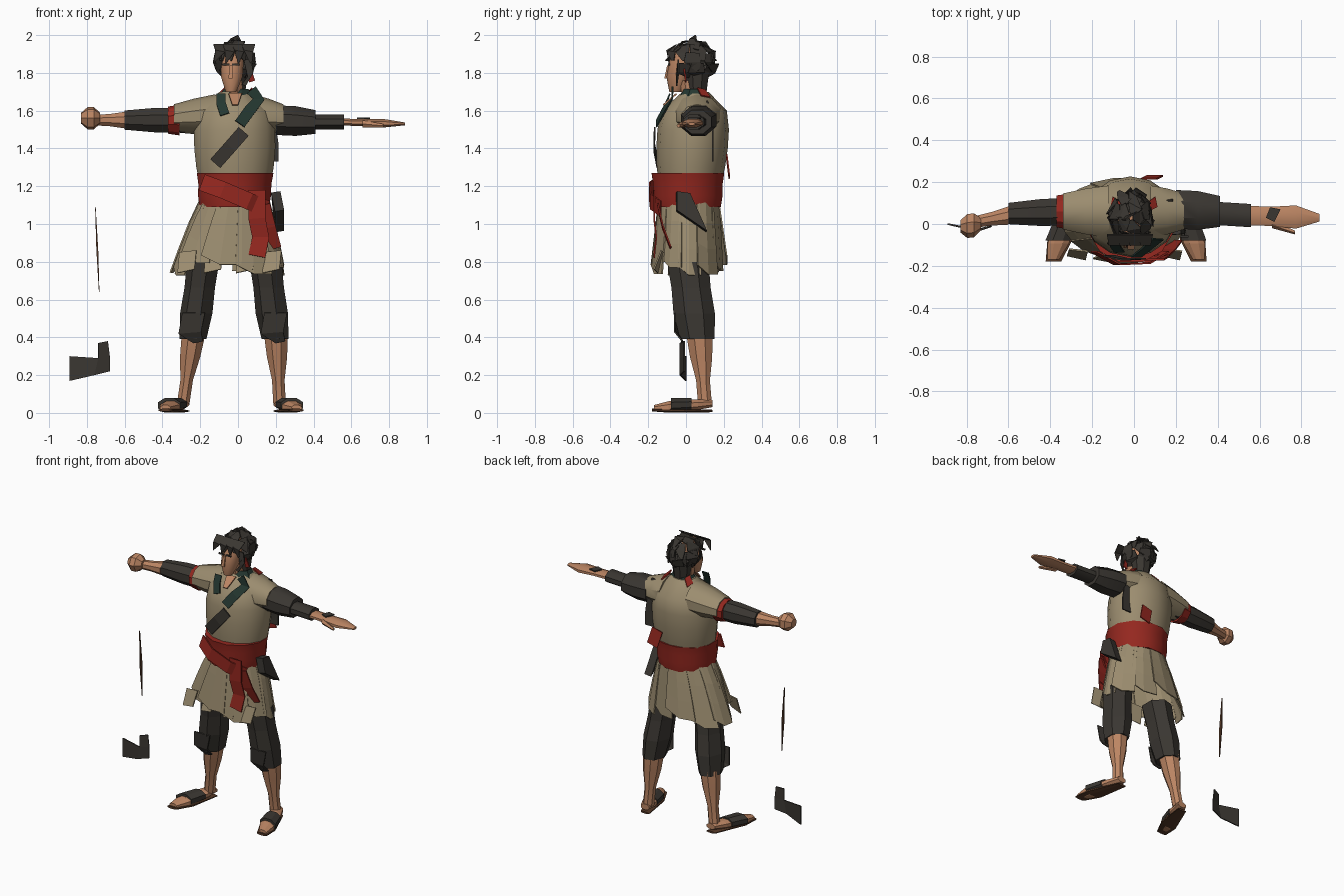
import bpy
import bmesh
import random
from math import sin, cos, pi, radians, sqrt
from mathutils import Vector

random.seed(4)
cube = bpy.data.objects.get("Cube")
if cube:
    bpy.data.objects.remove(cube, do_unlink=True)


def material(name, red, green, blue):
    mat = bpy.data.materials.new(name)
    mat.use_nodes = True
    colour = (red, green, blue, 1)
    mat.diffuse_color = colour
    mat.node_tree.nodes["Principled BSDF"].inputs["Base Color"].default_value = colour
    return mat


TAN = material("tan cloth", .33, .265, .16)
SKIN = material("skin", .5, .235, .125)
DARK = material("charcoal cloth", .042, .037, .031)
RED = material("red sash", .3, .021, .014)
GREEN = material("dark green scarf", .018, .038, .03)
BROWN = material("brown leather", .09, .04, .02)


def finish(name, bm, mat, thickness=0):
    bmesh.ops.recalc_face_normals(bm, faces=bm.faces)
    mesh = bpy.data.meshes.new(name)
    bm.to_mesh(mesh)
    bm.free()
    mesh.materials.append(mat)
    obj = bpy.data.objects.new(name, mesh)
    bpy.context.collection.objects.link(obj)
    if thickness:
        solid = obj.modifiers.new("thickness", "SOLIDIFY")
        solid.thickness = thickness
        solid.offset = 0
    return obj


def loft(name, mat, axis, start, end, radii, squash=1, sides=8, capped=True):
    """Tapering tube with evenly spaced elliptical rings across one axis."""
    bm = bmesh.new()
    loops = []
    for step, radius in enumerate(radii):
        centre = Vector(start).lerp(Vector(end), step / (len(radii) - 1))
        loop = []
        for i in range(sides):
            a = 2 * pi * (i + .5) / sides
            u, v = radius * cos(a), radius * squash * sin(a)
            offset = {"X": (0, u, v), "Y": (u, 0, v), "Z": (u, v, 0)}[axis]
            loop.append(bm.verts.new(centre + Vector(offset)))
        loops.append(loop)
    for low, high in zip(loops, loops[1:]):
        for i in range(sides):
            j = (i + 1) % sides
            bm.faces.new((low[i], low[j], high[j], high[i]))
    if capped:
        bm.faces.new(loops[0])
        bm.faces.new(loops[-1])
    return finish(name, bm, mat)


def panel(name, mat, rows, thickness=.008):
    """Cloth sheet through rows of points."""
    bm = bmesh.new()
    grid = [[bm.verts.new(p) for p in row] for row in rows]
    for top, bottom in zip(grid, grid[1:]):
        for i in range(len(top) - 1):
            bm.faces.new((top[i], top[i + 1], bottom[i + 1], bottom[i]))
    return finish(name, bm, mat, thickness)


def drape(x, z, facing):
    """Point lying on the front (-1) or back (1) of the clothed body."""
    bulge = .23 if z < 1.3 else .2
    bulge *= sqrt(max(.05, 1 - ((x + .02) / .24) ** 2))
    return Vector((x, .03 + facing * (bulge - .4 * max(0, z - 1.5)), z))


def ribbon(name, mat, width, path, facing=-1):
    """Strap along (x, z) points, draped over the body."""
    points = [drape(x, z, facing) for x, z in path]
    rows = []
    for i, p in enumerate(points):
        run = points[min(i + 1, len(points) - 1)] - points[max(i - 1, 0)]
        side = Vector((-run.z, 0, run.x)).normalized() * width / 2
        rows.append((p - side, p + side))
    return panel(name, mat, rows)


# Tunic and its shoulders
smooth = [loft("tunic", TAN, "Z", (-.015, .02, 1.2), (-.02, .05, 1.7),
               [.19, .21, .22, .22, .2, .08], .86, 14)]
for side, inner, outer in (("right", -.12, -.34), ("left", .08, .24)):
    smooth.append(loft(side + "_shoulder_cloth", TAN, "X", (inner, .06, 1.58),
                       (outer, .06, 1.56), [.13, .115, .09], .82, 10))

# Right arm with its fist and band
smooth += [
    loft("right_sleeve", DARK, "X", (-.28, .06, 1.55), (-.6, .05, 1.55), [.07, .07, .055]),
    loft("right_forearm", SKIN, "X", (-.6, .04, 1.55), (-.76, .01, 1.55), [.047, .035, .03])]
loft("right_fist", SKIN, "X", (-.73, 0, 1.56), (-.83, -.01, 1.56), [.03, .06, .06, .03], sides=7)
loft("red_arm_band", RED, "X", (-.31, .06, 1.55), (-.37, .06, 1.55), [.09, .08], .9, 10)

# Left arm with its open hand
smooth += [
    loft("left_sleeve", DARK, "X", (.2, .07, 1.55), (.41, .06, 1.54), [.1, .1, .08], .85),
    loft("left_cuff", DARK, "X", (.4, .05, 1.54), (.56, .04, 1.54), [.06, .06], .7),
    loft("left_hand", SKIN, "X", (.55, .04, 1.54), (.885, .03, 1.53), [.05, .05, .06, .02], .4)]
loft("left_thumb", SKIN, "X", (.66, 0, 1.53), (.77, -.04, 1.52), [.02, .01], sides=5)
panel("left_hand_wrap", DARK, [[(.63, .03, 1.56), (.65, .08, 1.56)],
                               [(.67, .01, 1.56), (.7, .07, 1.56)]])

# Legs and sandals
for side, hip, knee, ankle, toe in (("right", -.18, -.235, -.29, -.385),
                                    ("left", .15, .2, .22, .31)):
    loft(side + "_trouser", DARK, "Z", (hip, .01, .8), (knee, .06, .39),
         [.09, .085, .09, .075], 1.25, 7)
    smooth.append(loft(side + "_shin", SKIN, "Z", (knee, .07, .42), (ankle, .1, .05),
                       [.068, .058, .036, .036], 1.1))
    loft(side + "_foot", SKIN, "Y", (ankle, .14, .05), (toe, -.17, .025),
         [.035, .05, .055, .055, .03], .6)
    middle = (ankle + toe) / 2
    loft(side + "_sandal_strap", DARK, "Y", (middle * .96, .03, .045), (middle * 1.08, -.08, .04),
         [.058, .064], .65)
    loft(side + "_sole", BROWN, "Y", (ankle, .14, .01), (toe, -.18, .015),
         [.035, .05, .065, .04], .2)
    panel(side + "_knee_flap", DARK, [
        [(knee - .06, -.06, .53), (knee + .06, -.06, .53)],
        [(knee - .08, -.03, .42), (knee + .04, -.06, .43)],
        [(knee, -.02, .37), (knee + .05, -.02, .38)]])

# Skirt of overlapping torn panels
count = 11
for k in range(count):
    flare = random.uniform(-.025, .03)
    hem = random.uniform(.73, .81)
    rows = []
    for t in (0, .3, .65, 1):
        row = []
        for s in (-.5, 0, .56):
            a = 2 * pi * (k + s * 1.12) / count
            lift = (.04 if s < 0 else -.01) * t
            z = 1.12 + (hem - 1.12) * t + lift
            rx = .185 + .12 * t ** .85 + flare * t
            ry = .16 + .03 * t + flare * t * .5
            row.append((-.02 - .03 * t + rx * cos(a), .015 + ry * sin(a), z))
        rows.append(row)
    panel("skirt_panel", TAN, rows)
for x in (-.27, -.13, .04, .18):
    panel("skirt_hem_scrap", TAN, [[(x - .04, -.12, .85), (x + .05, -.13, .86)],
                                   [(x - .05, -.15, .74), (x + .04, -.17, .76)]])

# Sash, folded end and hanging tails
smooth.append(loft("sash", RED, "Z", (-.02, .01, 1.09), (-.015, .01, 1.27),
                   [.19, .2, .2, .21], .95, 12))
ribbon("sash_fold", RED, .09, [(-.19, 1.22), (-.08, 1.18), (.06, 1.12), (.15, 1.08)])
ribbon("sash_tail", RED, .09, [(.1, 1.18), (.1, 1.03), (.12, .93), (.1, .83)])
ribbon("sash_short_tail", RED, .08, [(.13, 1.1), (.16, .98), (.19, .87)])
ribbon("sash_back_tuck", RED, .08, [(.07, 1.36), (.1, 1.25)], 1)

# Hip pouch
panel("hip_pouch", DARK, [[(.2, -.05, 1.17), (.2, .02, 1.16)],
                          [(.22, -.05, 1.07), (.22, .11, .96)]], .05)

# Scarf, chest strap and back strap
ribbon("scarf_left", GREEN, .06, [(.07, 1.71), (.11, 1.66), (.06, 1.6), (.01, 1.53)])
ribbon("scarf_right", GREEN, .05, [(-.09, 1.69), (-.09, 1.64), (-.07, 1.58)])
ribbon("chest_strap", DARK, .07, [(.03, 1.49), (-.04, 1.41), (-.12, 1.32)])
ribbon("back_strap", DARK, .07, [(.15, 1.65), (.16, 1.55), (.18, 1.42), (.18, 1.33)], 1)
loft("collar", GREEN, "Z", (-.015, .04, 1.64), (-.01, .045, 1.715), [.125, .07], .84,
     capped=False)
panel("bare_chest", SKIN, [[(-.05, -.05, 1.69), (.02, -.05, 1.69)],
                           [(-.03, -.12, 1.63), (0, -.12, 1.63)]])
panel("red_neck_cord", RED, [[(.05, -.01, 1.83), (.07, -.01, 1.82)],
                             [(.06, 0, 1.75), (.09, 0, 1.76)]])
for x in (-.1, .1):
    panel("red_collar_lining", RED, [[(x * .7, .06, 1.72), (x * .6, .1, 1.71)],
                                     [(x * 1.1, .08, 1.68), (x, .13, 1.67)]])

# Neck, face and brows
loft("neck", SKIN, "Z", (-.02, .03, 1.62), (-.02, .01, 1.76), [.05, .045])
smooth.append(loft("face", SKIN, "Z", (-.037, -.055, 1.7), (-.025, 0, 1.94),
                   [.03, .06, .062, .05], 1.12, 10))
loft("nose", SKIN, "Z", (-.04, -.1, 1.77), (-.037, -.09, 1.84), [.015, .01], 1.4, 4)
for x in (-.064, -.012):
    panel("eyebrow", DARK, [[(x - .02, -.09, z), (x + .02, -.09, z)] for z in (1.85, 1.84)])

# Loose locks of hair, in tiers round the head
for tier, (elevation, locks) in enumerate([(72, 5), (40, 8), (10, 9), (-20, 8)]):
    for k in range(locks):
        turn = 2 * pi * (k + tier * .5) / locks + random.uniform(-.15, .15)
        if tier > 1 and sin(turn) < -.5:
            continue
        rows = []
        for drop, spread in ((12, .26), (-14, .34), (-40, .06)):
            e = radians(elevation + drop)
            row = []
            for s in (-1, 1):
                a = turn + s * spread / max(cos(e), .4) + (.2 if drop < -20 else 0)
                puff = random.uniform(.9, 1.2)
                row.append((-.015 + .098 * cos(a) * cos(e) * puff,
                            .03 + .125 * sin(a) * cos(e) * puff, 1.865 + .1 * sin(e) * puff))
            rows.append(row)
        panel("hair_lock", DARK, rows, .005)
for x in (-.1, -.05, 0, .05):
    panel("fringe_lock", DARK, [[(x - .03, -.05, 1.95), (x + .04, -.05, 1.95)],
                                [(x - .02, -.1, 1.92), (x + .03, -.1, 1.91)],
                                [(x * 1.3, -.09, 1.85), (x * 1.3 + .01, -.09, 1.86)]], .005)
loft("nape_hair", DARK, "Z", (-.01, .06, 1.68), (-.01, .06, 1.82), [.05, .07])
panel("top_tuft", DARK, [[(-.07, .02, 1.94), (.03, .06, 1.94)],
                         [(-.04, .02, 1.98), (0, .05, 2)]])
panel("side_lock", DARK, [[(.03, -.04, 1.87), (.07, -.04, 1.87)],
                          [(.05, -.05, 1.78), (.08, -.04, 1.8)],
                          [(.02, -.05, 1.74), (.04, -.05, 1.73)]])

# Loose blade and scabbard mouth beside the right leg
loft("blade", BROWN, "Z", (-.755, -.01, 1.09), (-.735, -.01, .64), [.002, .007, .002], 2, 4)
panel("scabbard_body", DARK, [[(-.89, 0, .17), (-.76, -.03, .2), (-.68, -.01, .22)],
                              [(-.89, 0, .3), (-.74, -.03, .29), (-.68, -.01, .3)]])
panel("scabbard_mouth", DARK, [[(-.74, -.03, .29), (-.68, -.01, .3)],
                               [(-.74, -.03, .37), (-.69, -.01, .38)]])

# Soft shading on the rounded parts
bpy.ops.object.select_all(action="DESELECT")
for obj in smooth:
    obj.select_set(True)
    bpy.context.view_layer.objects.active = obj
bpy.ops.object.shade_smooth_by_angle(angle=radians(40))
